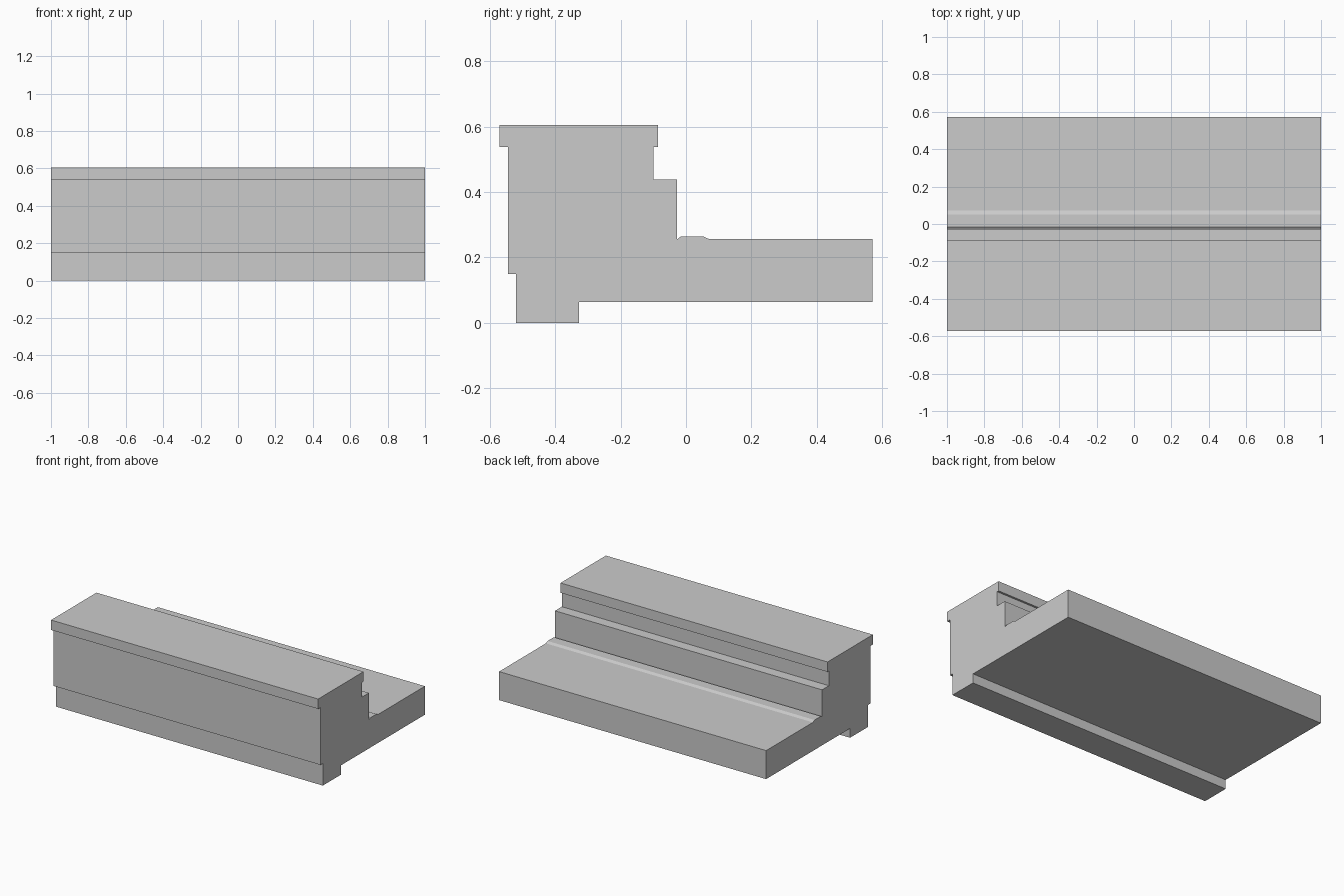
import bpy
import bmesh

cube = bpy.data.objects.get("Cube")
if cube:
    bpy.data.objects.remove(cube, do_unlink=True)

HALF_LENGTH = 1.0

# Single plain grey
grey = bpy.data.materials.new("light_grey")
grey.use_nodes = True
colour = (0.6, 0.6, 0.6, 1)
grey.diffuse_color = colour
grey.node_tree.nodes["Principled BSDF"].inputs["Base Color"].default_value = colour


def extrude_along_x(name, profile, half_length):
    """Sweep a closed (y, z) outline along x into a solid bar."""
    bm = bmesh.new()
    face = bm.faces.new([bm.verts.new((-half_length, y, z)) for y, z in profile])
    result = bmesh.ops.extrude_face_region(bm, geom=[face])
    moved = [v for v in result["geom"] if isinstance(v, bmesh.types.BMVert)]
    bmesh.ops.translate(bm, verts=moved, vec=(2 * half_length, 0, 0))
    bmesh.ops.recalc_face_normals(bm, faces=bm.faces)
    mesh = bpy.data.meshes.new(name)
    bm.to_mesh(mesh)
    bm.free()
    mesh.materials.append(grey)
    obj = bpy.data.objects.new(name, mesh)
    bpy.context.collection.objects.link(obj)
    return obj


# Cross-section, anticlockwise from the foot
foot = [(-0.521, 0.0), (-0.327, 0.0), (-0.327, 0.063)]
slab = [(0.571, 0.063), (0.571, 0.256)]
raised_strip = [(0.071, 0.256), (0.052, 0.265), (-0.015, 0.265), (-0.027, 0.256)]
rear_step = [(-0.027, 0.439), (-0.1, 0.439), (-0.1, 0.538)]
cap = [(-0.086, 0.538), (-0.086, 0.605), (-0.571, 0.605), (-0.571, 0.538)]
front_wall = [(-0.545, 0.538), (-0.545, 0.149), (-0.521, 0.149)]

extrude_along_x("parapet_edge_beam",
                foot + slab + raised_strip + rear_step + cap + front_wall,
                HALF_LENGTH)
